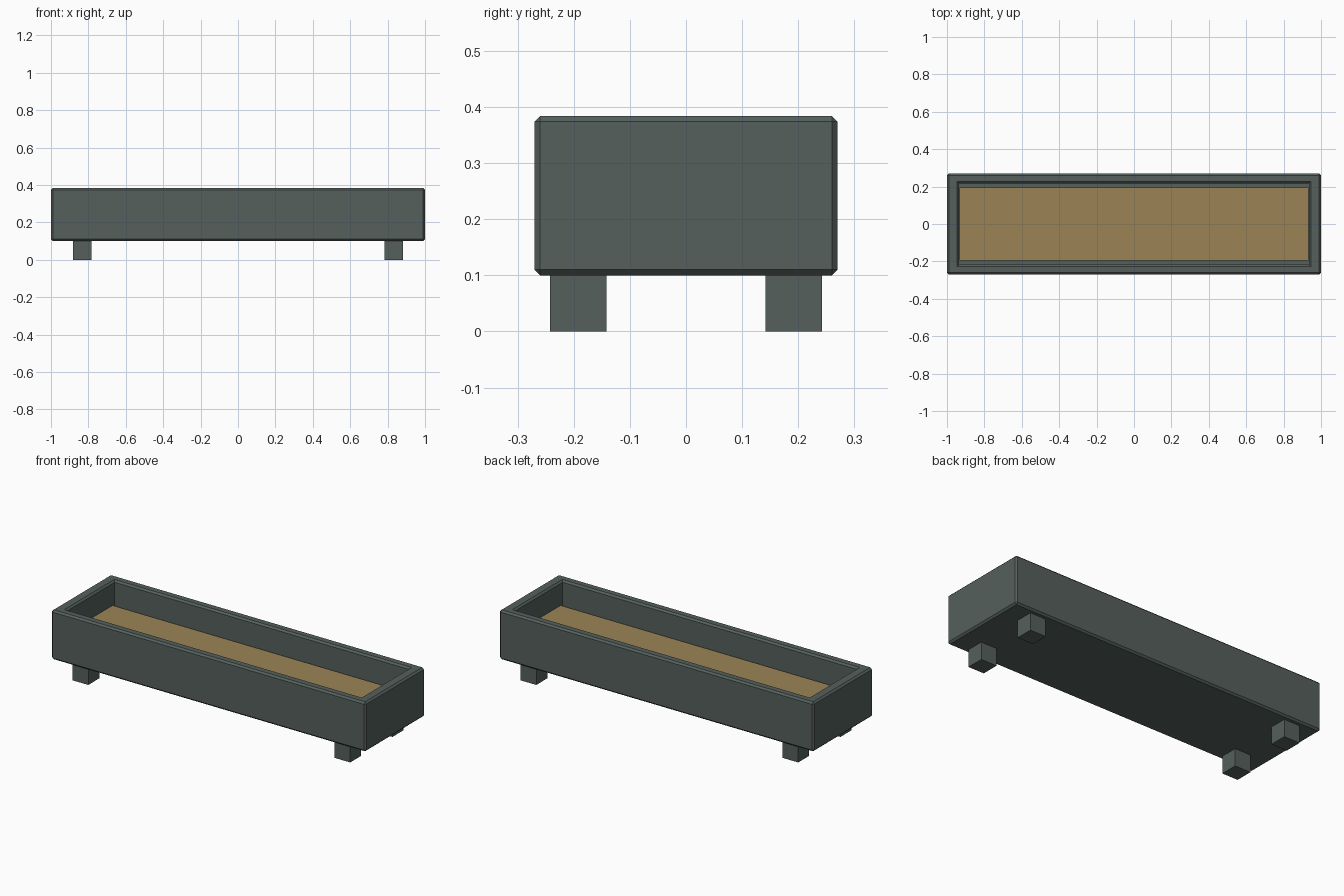
import bpy, bmesh
from mathutils import Matrix, Vector

if "Cube" in bpy.data.objects:
    bpy.data.objects.remove(bpy.data.objects["Cube"])


def material(name, rgb):
    m = bpy.data.materials.new(name)
    m.diffuse_color = (*rgb, 1)
    m.use_nodes = True
    m.node_tree.nodes["Principled BSDF"].inputs["Base Color"].default_value = m.diffuse_color
    return m


paint = material("dark_green_paint", (0.09, 0.117, 0.107))
sand = material("sand", (0.33, 0.23, 0.09))


def add_box(bm, lo, hi):
    lo, hi = Vector(lo), Vector(hi)
    size = hi - lo
    mat = Matrix.Translation((lo + hi) / 2) @ Matrix.Diagonal((*size, 1))
    bmesh.ops.create_cube(bm, size=1, matrix=mat)


def finish(bm, name, mat):
    mesh = bpy.data.meshes.new(name)
    bm.to_mesh(mesh)
    bm.free()
    mesh.materials.append(mat)
    ob = bpy.data.objects.new(name, mesh)
    bpy.context.collection.objects.link(ob)
    return ob


# Trough: open box with hollow pressed into the top face, all edges chamfered
bm = bmesh.new()
add_box(bm, (-1, -0.27, 0.10), (1, 0.27, 0.384))
bm.faces.ensure_lookup_table()
top = max(bm.faces, key=lambda f: f.calc_center_median().z)
bmesh.ops.inset_region(bm, faces=[top], thickness=0.05)
for v in top.verts:
    v.co.x = 0.936 if v.co.x > 0 else -0.936
    v.co.y = 0.217 if v.co.y > 0 else -0.217
rim = list(top.verts)
ret = bmesh.ops.extrude_face_region(bm, geom=[top])
floor_verts = [g for g in ret["geom"] if isinstance(g, bmesh.types.BMVert)]
bmesh.ops.translate(bm, verts=floor_verts, vec=(0, 0, -0.224))
if top.is_valid:
    bmesh.ops.delete(bm, geom=[top], context="FACES_ONLY")
bmesh.ops.recalc_face_normals(bm, faces=bm.faces)
# Chamfer the outer edges and the rim, leaving the hollow's inner corners crisp
floor_set = set(floor_verts)
edges = [e for e in bm.edges
         if not any(v in floor_set for v in e.verts)
         and e.calc_face_angle(0) > 0.5]
bmesh.ops.bevel(bm, geom=edges, offset=0.01, offset_type="OFFSET",
                segments=1, profile=0.5, affect="EDGES")
finish(bm, "trough", paint)

# Sand bed, slightly narrower than the hollow
bm = bmesh.new()
add_box(bm, (-0.934, -0.195, 0.16), (0.934, 0.195, 0.25))
finish(bm, "sand_bed", sand)

# Four block feet
for sx, side in ((-1, "left"), (1, "right")):
    for sy, end in ((-1, "front"), (1, "back")):
        bm = bmesh.new()
        cx, cy = sx * 0.833, sy * 0.192
        add_box(bm, (cx - 0.05, cy - 0.05, 0), (cx + 0.05, cy + 0.05, 0.102))
        finish(bm, f"{end}_{side}_foot", paint)
